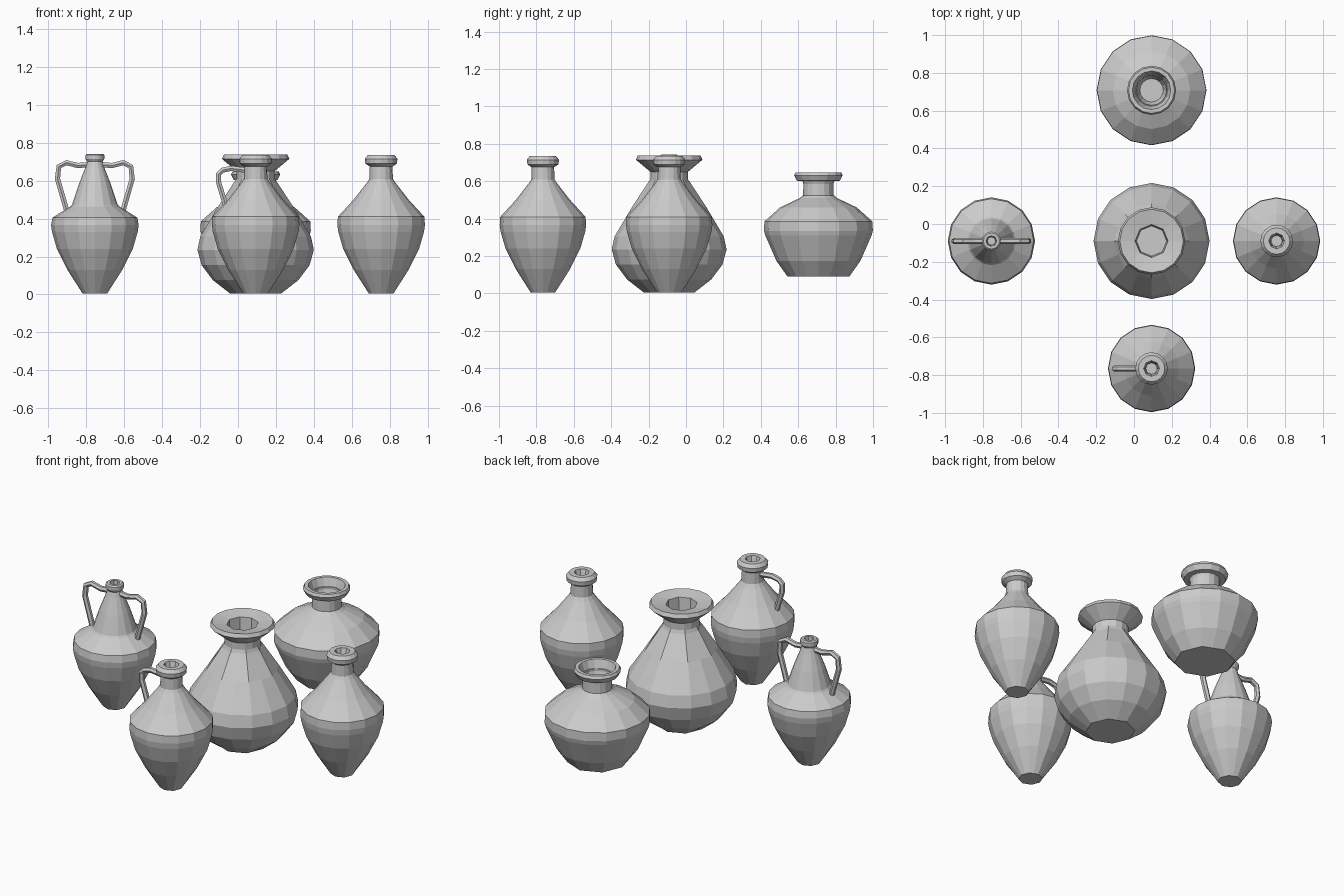
import bpy, bmesh
from math import cos, sin, pi

cube = bpy.data.objects.get("Cube")
if cube:
    bpy.data.objects.remove(cube)

SIDES = 16

clay = bpy.data.materials.new("plain grey clay")
clay.use_nodes = True
grey = (0.6, 0.6, 0.6, 1)
clay.diffuse_color = grey
clay.node_tree.nodes["Principled BSDF"].inputs["Base Color"].default_value = grey


def finish(obj):
    obj.data.materials.clear()
    obj.data.materials.append(clay)


def pot(name, centre, profile):
    """Lathe a closed profile; each row is radius, height and a factor for odd corners."""
    bm = bmesh.new()
    rings = []
    for radius, z, *odd in profile:
        pull = odd[0] if odd else 1
        ring = []
        for i in range(SIDES):
            a = 2 * pi * i / SIDES
            r = radius * (pull if i % 2 else 1)
            ring.append(bm.verts.new((r * cos(a), r * sin(a), z)))
        rings.append(ring)
    for low, high in zip(rings, rings[1:]):
        for i in range(SIDES):
            j = (i + 1) % SIDES
            bm.faces.new((low[i], low[j], high[j], high[i]))
    bm.faces.new(rings[0][::-1])
    bm.faces.new(rings[-1])
    bmesh.ops.recalc_face_normals(bm, faces=bm.faces)
    mesh = bpy.data.meshes.new(name)
    bm.to_mesh(mesh)
    bm.free()
    obj = bpy.data.objects.new(name, mesh)
    obj.location = (*centre, 0)
    bpy.context.collection.objects.link(obj)
    finish(obj)
    return obj


def handle(name, centre, side, path):
    """Thin faceted tube along a path of (distance outward, height)."""
    curve = bpy.data.curves.new(name, "CURVE")
    curve.dimensions = "3D"
    curve.bevel_depth = 0.016
    curve.bevel_resolution = 1
    curve.use_fill_caps = True
    spline = curve.splines.new("POLY")
    spline.points.add(len(path) - 1)
    for point, (out, z) in zip(spline.points, path):
        point.co = (side * out, 0, z, 1)
    spline.use_smooth = False
    obj = bpy.data.objects.new(name, curve)
    obj.location = (*centre, 0)
    bpy.context.collection.objects.link(obj)
    bpy.ops.object.select_all(action="DESELECT")
    obj.select_set(True)
    bpy.context.view_layer.objects.active = obj
    bpy.ops.object.convert(target="MESH")
    finish(bpy.context.view_layer.objects.active)


# Odd-corner factor that turns a ring into an octagon
OCT = cos(pi / 8)

# Shared lower body of the three slim jars
slim_body = [(0.065, 0.005, OCT), (0.145, 0.13), (0.2, 0.24),
             (0.226, 0.33), (0.231, 0.365)]

# Slim bottles with a narrow neck and rounded lip
bottle = slim_body + [(0.228, 0.41), (0.145, 0.5), (0.075, 0.59), (0.062, 0.61),
                      (0.06, 0.675), (0.083, 0.69), (0.086, 0.715), (0.07, 0.735),
                      (0.042, 0.735, OCT), (0.032, 0.7, OCT), (0.03, 0.64, OCT)]
right_at, front_at = (0.755, -0.09), (0.093, -0.765)
pot("right_bottle", right_at, bottle)
pot("front_jug", front_at, bottle)
handle("front_jug_handle", front_at, -1,
       [(0.05, 0.655), (0.13, 0.665), (0.175, 0.655), (0.196, 0.635),
        (0.195, 0.59), (0.155, 0.46)])

# Two-handled jar with a conical neck
amphora_at = (-0.755, -0.09)
pot("amphora", amphora_at, slim_body + [
    (0.224, 0.405), (0.128, 0.465), (0.12, 0.475), (0.085, 0.58), (0.05, 0.67),
    (0.04, 0.7), (0.05, 0.715), (0.05, 0.735), (0.042, 0.742),
    (0.028, 0.742, OCT), (0.022, 0.66, OCT)])
for label, side in (("left", 1), ("right", -1)):
    handle("amphora_handle_" + label, amphora_at, side,
           [(0.03, 0.685), (0.09, 0.68), (0.15, 0.695), (0.19, 0.675),
            (0.197, 0.61), (0.148, 0.44)])

# Large pleated vase with a wide flared rim
pot("pleated_vase", (0.093, -0.09), [
    (0.135, 0.005, OCT), (0.225, 0.075), (0.285, 0.155), (0.307, 0.235),
    (0.292, 0.305), (0.2, 0.46, 0.95), (0.115, 0.59, 0.88), (0.1, 0.61),
    (0.1, 0.65), (0.178, 0.715), (0.168, 0.737),
    (0.087, 0.722, OCT), (0.08, 0.62, OCT)])

# Squat wide pot with a collar rim and an open mouth
pot("squat_pot", (0.093, 0.708), [
    (0.165, 0.09, OCT), (0.225, 0.175), (0.284, 0.31), (0.291, 0.335),
    (0.289, 0.385), (0.205, 0.46), (0.1, 0.51), (0.082, 0.525), (0.08, 0.6),
    (0.115, 0.603), (0.13, 0.632), (0.122, 0.648), (0.102, 0.648),
    (0.085, 0.6), (0.062, 0.53)])
